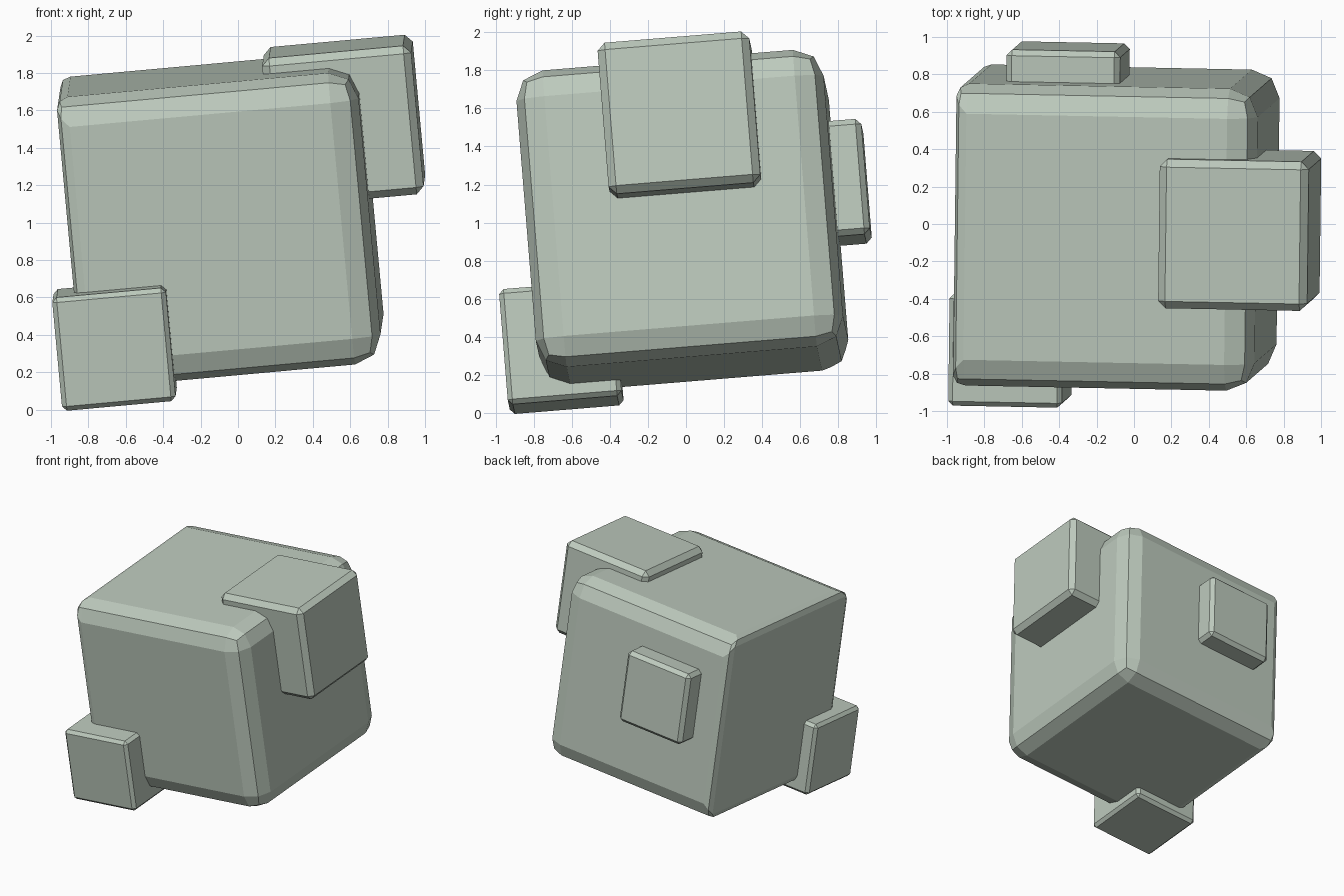
import bpy, bmesh
from mathutils import Vector, Matrix

if "Cube" in bpy.data.objects:
    bpy.data.objects.remove(bpy.data.objects["Cube"])

# Single pale stone colour
mat = bpy.data.materials.new("pale_grey_green")
mat.diffuse_color = (0.51, 0.59, 0.51, 1)
mat.use_nodes = True
mat.node_tree.nodes["Principled BSDF"].inputs["Base Color"].default_value = mat.diffuse_color

# Common tilt shared by all blocks
ez = Vector((-0.092, -0.08, 0.99)).normalized()
ex = Vector((0.995, -0.02, 0.095))
ex = (ex - ex.dot(ez) * ez).normalized()
ey = ez.cross(ex)
tilt = Matrix((ex, ey, ez)).transposed()


def block(name, center, size, width, segments, sharp_left=1.0):
    """Tilted box with bevelled edges; edges of the left face get a scaled bevel."""
    bm = bmesh.new()
    bmesh.ops.create_cube(bm, size=1)
    weight = bm.edges.layers.float.new("bevel_weight_edge")
    for e in bm.edges:
        e[weight] = sharp_left if all(v.co.x < 0 for v in e.verts) else 1.0
    for v in bm.verts:
        v.co = Vector(a * b for a, b in zip(v.co, size))
    bm.transform(tilt.to_4x4())
    me = bpy.data.meshes.new(name)
    bm.to_mesh(me)
    bm.free()
    me.materials.append(mat)
    ob = bpy.data.objects.new(name, me)
    ob.location = center
    bpy.context.collection.objects.link(ob)
    mod = ob.modifiers.new("bevel", 'BEVEL')
    mod.limit_method = 'WEIGHT'
    mod.width = width
    mod.segments = segments
    return ob


# Large block with softer edges
block("main_block", (-0.09, -0.02, 1.015), (1.61, 1.62, 1.57), 0.15, 2, 0.4)
# Smaller blocks growing out of it
block("right_block", (0.565, -0.03, 1.545), (0.8, 0.8, 0.8), 0.04, 1)
block("front_left_block", (-0.66, -0.655, 0.345), (0.61, 0.6, 0.61), 0.025, 1)
block("back_block", (-0.355, 0.65, 1.195), (0.61, 0.6, 0.61), 0.03, 1)
